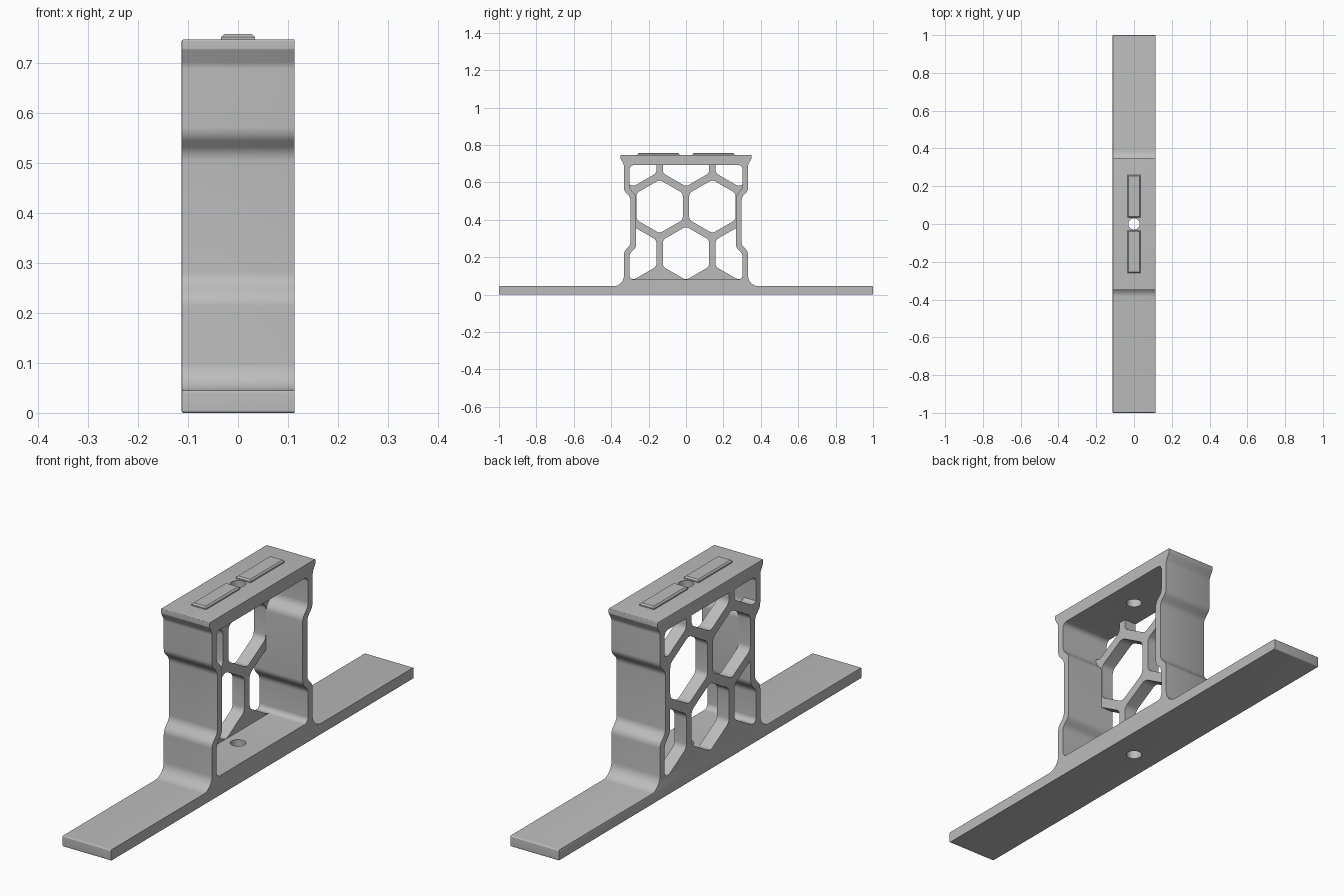
import bpy
import bmesh
from math import cos, sin, tan, radians
from mathutils import Vector

if "Cube" in bpy.data.objects:
    bpy.data.objects.remove(bpy.data.objects["Cube"])

HALF = 0.1125          # half of the stand's depth along x
WEB_X = -0.057         # inner face of the honeycomb web

grey = bpy.data.materials.new("light grey")
grey.use_nodes = True
colour = (0.5, 0.5, 0.5, 1)
grey.diffuse_color = colour
grey.node_tree.nodes["Principled BSDF"].inputs["Base Color"].default_value = colour


def rounded(corners, steps=6):
    """Closed (y, z) outline from (y, z, radius) corners."""
    out = []
    for i, (y, z, r) in enumerate(corners):
        p = Vector((y, z))
        a = (Vector(corners[i - 1][:2]) - p).normalized()
        b = (Vector(corners[(i + 1) % len(corners)][:2]) - p).normalized()
        if r == 0:
            out.append(p)
            continue
        half = a.angle(b) / 2
        t = r / tan(half)
        centre = p + (a + b).normalized() * (r / sin(half))
        u, v = p + a * t - centre, p + b * t - centre
        for k in range(steps + 1):
            out.append(centre + u.lerp(v, k / steps).normalized() * r)
    return out


def mirrored(half):
    """Complete a +y half outline, running upward, with its -y mirror."""
    return half + [(-y, z, r) for y, z, r in reversed(half)]


def prism(bm, outline, x0, x1):
    """Extrude a (y, z) outline from x0 to x1; returns the x0 cap."""
    cap = bm.faces.new([bm.verts.new((x0, p[0], p[1])) for p in outline])
    ext = bmesh.ops.extrude_face_region(bm, geom=[cap], use_keep_orig=True)
    moved = [g for g in ext["geom"] if isinstance(g, bmesh.types.BMVert)]
    bmesh.ops.translate(bm, verts=moved, vec=(x1 - x0, 0, 0))
    return cap


def finish(bm, name):
    bmesh.ops.recalc_face_normals(bm, faces=bm.faces[:])
    mesh = bpy.data.meshes.new(name)
    bm.to_mesh(mesh)
    bm.free()
    mesh.materials.append(grey)
    obj = bpy.data.objects.new(name, mesh)
    bpy.context.collection.objects.link(obj)
    return obj


def activate(obj):
    bpy.ops.object.select_all(action="DESELECT")
    obj.select_set(True)
    bpy.context.view_layer.objects.active = obj


def cut(obj, cutter):
    """Subtract the cutter and discard it."""
    mod = obj.modifiers.new("cut", "BOOLEAN")
    mod.operation, mod.solver, mod.object = "DIFFERENCE", "EXACT", cutter
    cutter.hide_render = True
    activate(obj)
    bpy.ops.object.modifier_apply(modifier=mod.name)
    bpy.data.objects.remove(cutter)


# Stand: long foot, stepped side walls and flared top in one outline
outer = mirrored([
    (1, 0, 0.005), (1, 0.045, 0.005), (0.332, 0.045, 0.055),
    (0.332, 0.23, 0.04), (0.297, 0.265, 0.04),
    (0.297, 0.52, 0.04), (0.332, 0.555, 0.04),
    (0.332, 0.695, 0.03), (0.35, 0.727, 0.006), (0.35, 0.746, 0.003)])
bm = bmesh.new()
back = prism(bm, rounded(outer), -HALF, HALF)
bmesh.ops.bevel(bm, geom=back.edges[:], offset=0.004, segments=2,
                profile=0.5, affect="EDGES", clamp_overlap=True)
stand = finish(bm, "stand")

# Opening between the walls
inner = mirrored([
    (0.302, 0.081, 0.022), (0.302, 0.218, 0.04), (0.267, 0.253, 0.04),
    (0.267, 0.532, 0.04), (0.302, 0.567, 0.04), (0.302, 0.692, 0.022)])
bm = bmesh.new()
prism(bm, rounded(inner), -0.2, 0.2)
opening = finish(bm, "opening_cutter")

# Honeycomb lattice kept on one side of the opening
bm = bmesh.new()
prism(bm, [(-0.6, -0.2), (0.6, -0.2), (0.6, 1), (-0.6, 1)], -0.3, WEB_X)
lattice = finish(bm, "honeycomb_lattice")
bm = bmesh.new()
PITCH, ROW, RADIUS = 0.282, 0.25, 0.143
for row in (-1, 0, 1):
    columns = (-1, 0, 1) if row else (-0.5, 0.5)
    for column in columns:
        cy, cz = column * PITCH, 0.471 + row * ROW
        cell = [(cy + RADIUS * cos(radians(a)), cz + RADIUS * sin(radians(a)), 0.03)
                for a in range(30, 390, 60)]
        prism(bm, rounded(cell, 4), -0.4, 0.1)
cut(lattice, finish(bm, "cell_cutter"))
cut(opening, lattice)
cut(stand, opening)

# Round hole through the top and the foot
bm = bmesh.new()
bmesh.ops.create_cone(bm, cap_ends=True, segments=32, radius1=0.03, radius2=0.03, depth=3)
cut(stand, finish(bm, "hole_cutter"))
activate(stand)
bpy.ops.object.shade_smooth_by_angle(angle=radians(35))

# Raised locating bars on the top
for name, side in (("front_bar", -1), ("rear_bar", 1)):
    bm = bmesh.new()
    bmesh.ops.create_cube(bm, size=1)
    bmesh.ops.scale(bm, vec=(0.068, 0.226, 0.017), verts=bm.verts[:])
    bmesh.ops.translate(bm, vec=(0, side * 0.147, 0.7485), verts=bm.verts[:])
    rim = [e for e in bm.edges if all(v.co.z > 0.75 for v in e.verts)]
    bmesh.ops.bevel(bm, geom=rim, offset=0.006, segments=1, affect="EDGES")
    finish(bm, name)
